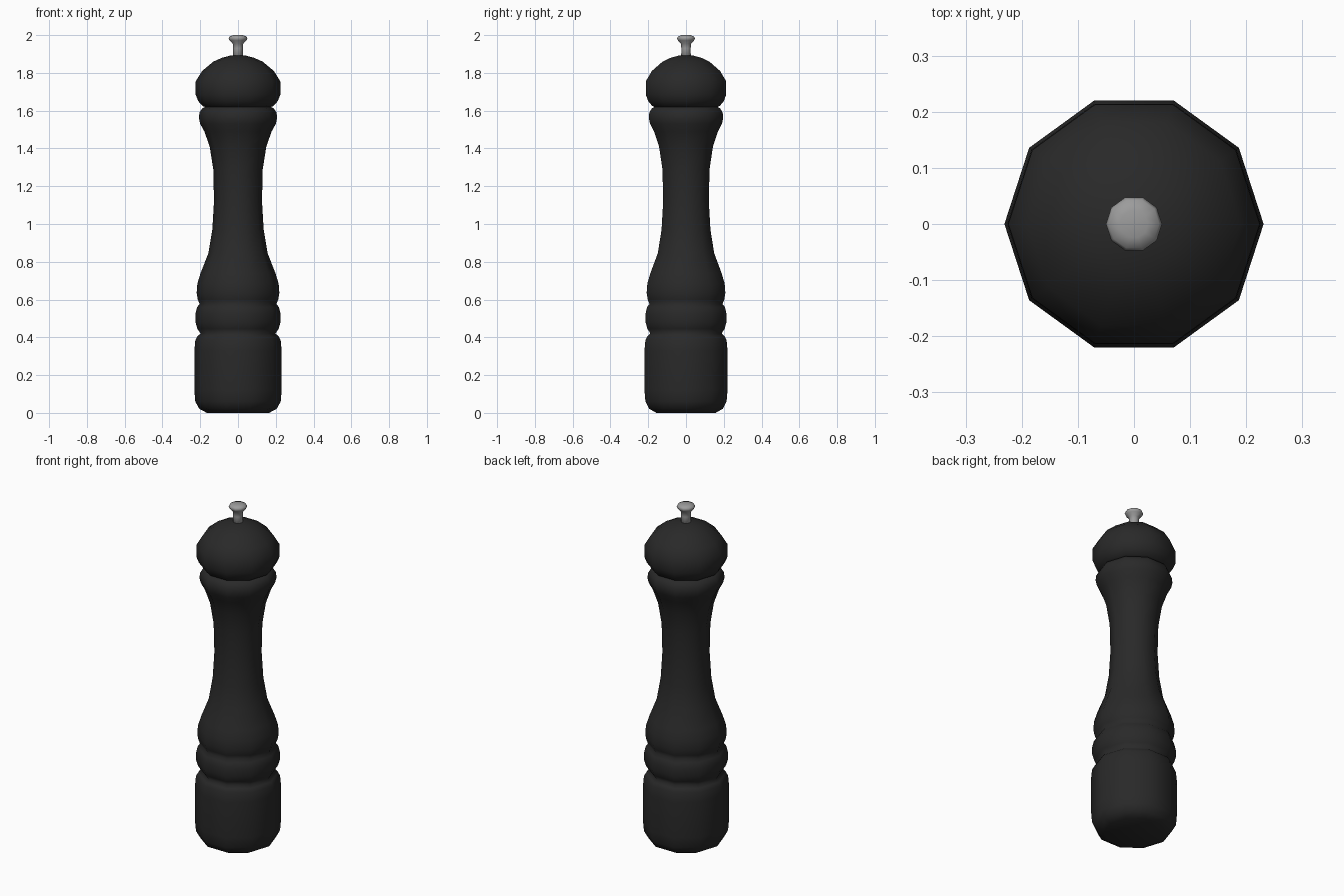
import bpy, bmesh, math

SIDES = 10

def material(name, color):
    m = bpy.data.materials.new(name)
    m.diffuse_color = (*color, 1)
    return m

def lathe(name, profile, mat):
    """Revolve (radius, height) points into a closed solid."""
    bm = bmesh.new()
    rings = [[bm.verts.new((r * math.cos(2 * math.pi * i / SIDES),
                            r * math.sin(2 * math.pi * i / SIDES), z))
              for i in range(SIDES)] for r, z in profile]
    for a, b in zip(rings, rings[1:]):
        for i in range(SIDES):
            j = (i + 1) % SIDES
            bm.faces.new((a[i], a[j], b[j], b[i]))
    bm.faces.new(rings[0][::-1])
    bm.faces.new(rings[-1])
    mesh = bpy.data.meshes.new(name)
    bm.to_mesh(mesh)
    bm.free()
    mesh.materials.append(mat)
    for p in mesh.polygons:
        p.use_smooth = True
    ob = bpy.data.objects.new(name, mesh)
    bpy.context.collection.objects.link(ob)
    return ob

black = material("black_wood", (0.022, 0.022, 0.022))
steel = material("steel", (0.33, 0.33, 0.33))

# Turned body: base drum, bead, waist and collar
lathe("mill_body", [
    (0.165, 0), (0.205, 0.022), (0.226, 0.06), (0.231, 0.12), (0.231, 0.33),
    (0.226, 0.385), (0.215, 0.405), (0.198, 0.42),
    (0.215, 0.445), (0.225, 0.48), (0.225, 0.525), (0.217, 0.56), (0.203, 0.576),
    (0.213, 0.60), (0.219, 0.635), (0.215, 0.685), (0.198, 0.74), (0.157, 0.845),
    (0.136, 0.97), (0.127, 1.12), (0.131, 1.29), (0.15, 1.41), (0.178, 1.49),
    (0.2, 1.53), (0.207, 1.56), (0.204, 1.59), (0.19, 1.612), (0.17, 1.622)], black)

# Domed head that turns on the collar
lathe("mill_head", [
    (0.165, 1.615), (0.188, 1.625), (0.21, 1.65), (0.224, 1.685), (0.224, 1.755),
    (0.19, 1.81), (0.13, 1.86), (0.085, 1.88), (0.035, 1.893)], black)

# Metal adjusting knob
lathe("top_knob", [
    (0.027, 1.87), (0.026, 1.93), (0.028, 1.955), (0.045, 1.972),
    (0.05, 1.983), (0.045, 1.993), (0.025, 2.0)], steel)
